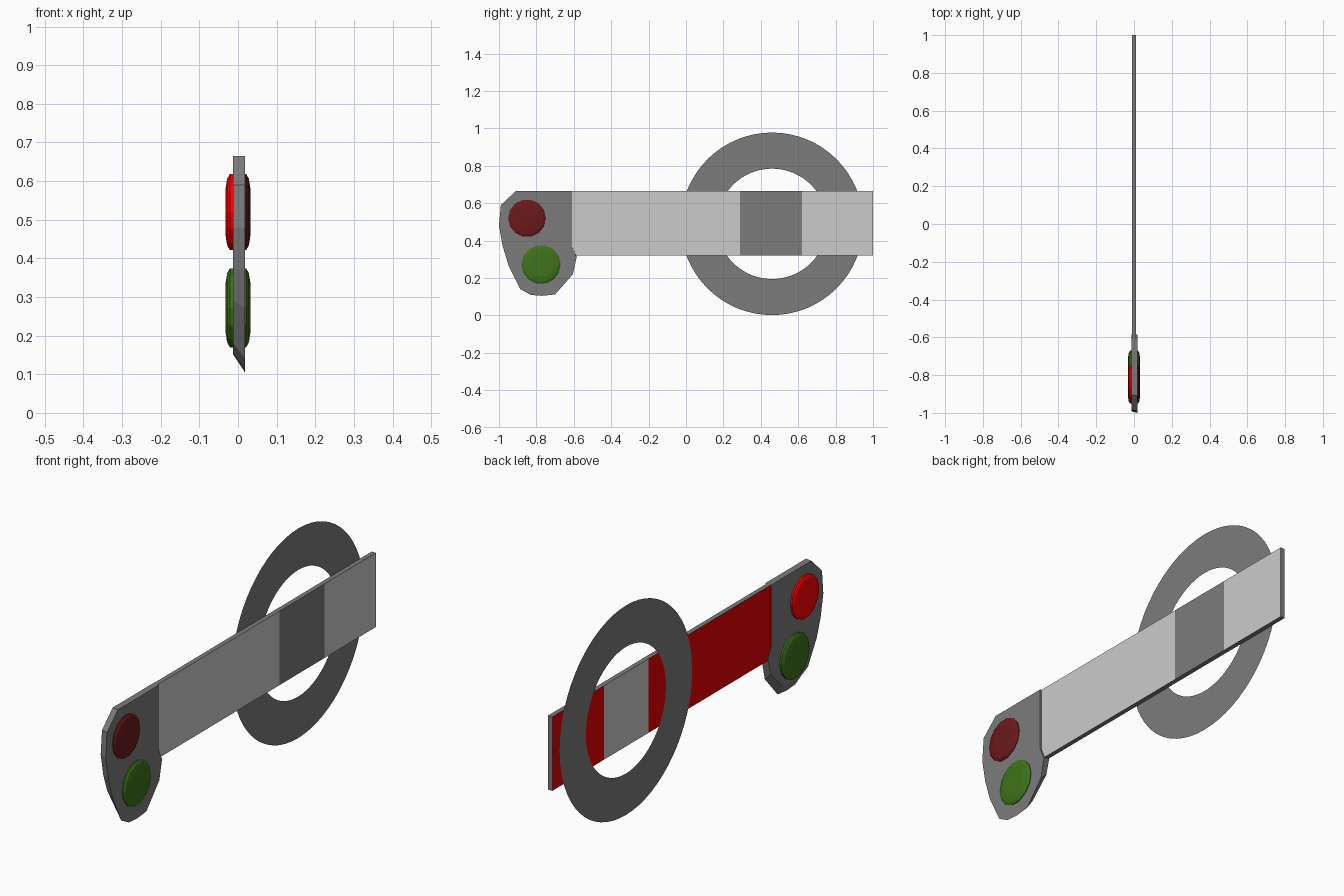
import bpy, bmesh, math

if "Cube" in bpy.data.objects:
    bpy.data.objects.remove(bpy.data.objects["Cube"])


def material(name, rgb):
    m = bpy.data.materials.new(name)
    m.diffuse_color = (*rgb, 1)
    m.use_nodes = True
    m.node_tree.nodes["Principled BSDF"].inputs["Base Color"].default_value = m.diffuse_color
    return m


WHITE = material("white_paint", (0.8, 0.8, 0.8))
DARK = material("dark_paint", (0.2, 0.2, 0.2))
RED = material("red_paint", (0.8, 0.0, 0.0))
RED_LIT = material("lit_red_glass", (1.0, 0.0, 0.0))
RED_GLASS = material("red_glass", (0.15, 0.01, 0.012))
GREEN_GLASS = material("green_glass", (0.05, 0.17, 0.01))


def make_object(name, bm, mats):
    bmesh.ops.recalc_face_normals(bm, faces=bm.faces[:])
    mesh = bpy.data.meshes.new(name)
    bm.to_mesh(mesh)
    bm.free()
    for m in mats:
        mesh.materials.append(m)
    ob = bpy.data.objects.new(name, mesh)
    bpy.context.collection.objects.link(ob)
    return ob


def skin(bm, a, b):
    """Join two closed loops of vertices with quads."""
    for i in range(len(a)):
        j = (i + 1) % len(a)
        bm.faces.new((a[i], a[j], b[j], b[i]))


def circle(bm, x, y, z, r, n):
    return [bm.verts.new((x, y + r * math.cos(i * math.tau / n),
                          z + r * math.sin(i * math.tau / n))) for i in range(n)]


# Signal arm: one long board cut into three stretches, painted on each side
bm = bmesh.new()
X, Z0, Z1 = 0.011, 0.32, 0.665
loops = [[bm.verts.new((x, y, z)) for x, z in ((-X, Z0), (X, Z0), (X, Z1), (-X, Z1))]
         for y in (-0.62, 0.29, 0.62, 1.0)]
for a, b in zip(loops, loops[1:]):
    skin(bm, a, b)
bm.faces.new(loops[0])
bm.faces.new(loops[-1])
bm.normal_update()
for f in bm.faces:
    c = f.calc_center_median()
    band = 0.29 < c.y < 0.62
    if c.x > 0.005:
        f.material_index = 1 if band else 0
    elif c.x < -0.005:
        f.material_index = 0 if band else 2
    else:
        f.material_index = 1
make_object("signal_arm", bm, [WHITE, DARK, RED])

# Flat ring on the back of the arm
bm = bmesh.new()
skin(bm, circle(bm, -0.0125, 0.46, 0.49, 0.488, 64),
     circle(bm, -0.0125, 0.46, 0.49, 0.295, 64))
make_object("ring", bm, [DARK])

# Lens plate: faceted outline, slightly smaller on the back side
outline = [(-0.61, 0.665), (-0.91, 0.665), (-0.99, 0.59), (-1.0, 0.48),
           (-0.98, 0.37), (-0.95, 0.27), (-0.885, 0.14), (-0.83, 0.11),
           (-0.77, 0.105), (-0.70, 0.112), (-0.605, 0.22), (-0.585, 0.31),
           (-0.61, 0.37)]
bm = bmesh.new()
front = [bm.verts.new((0.018, y, z)) for y, z in outline]
back = [bm.verts.new((-0.013, -0.61 + (y + 0.61) * 0.98,
                      z if z > 0.4 else 0.4 - (0.4 - z) * 0.84)) for y, z in outline]
skin(bm, front, back)
bm.faces.new(front)
bm.faces.new(back)
make_object("lens_plate", bm, [DARK])


# Domed lenses on both sides of the plate
def lens(name, y, z, r, side, mat):
    bm = bmesh.new()
    rings = [circle(bm, side * x, y, z, r * k, 14)
             for k, x in ((1.0, 0.012), (1.0, 0.021), (0.88, 0.028), (0.6, 0.0325))]
    for a, b in zip(rings, rings[1:]):
        skin(bm, a, b)
    bm.faces.new(rings[0])
    bm.faces.new(rings[-1])
    make_object(name, bm, [mat])


for side, label, red in ((1, "right", RED_GLASS), (-1, "left", RED_LIT)):
    lens("red_lens_" + label, -0.85, 0.52, 0.101, side, red)
    lens("green_lens_" + label, -0.775, 0.272, 0.105, side, GREEN_GLASS)
